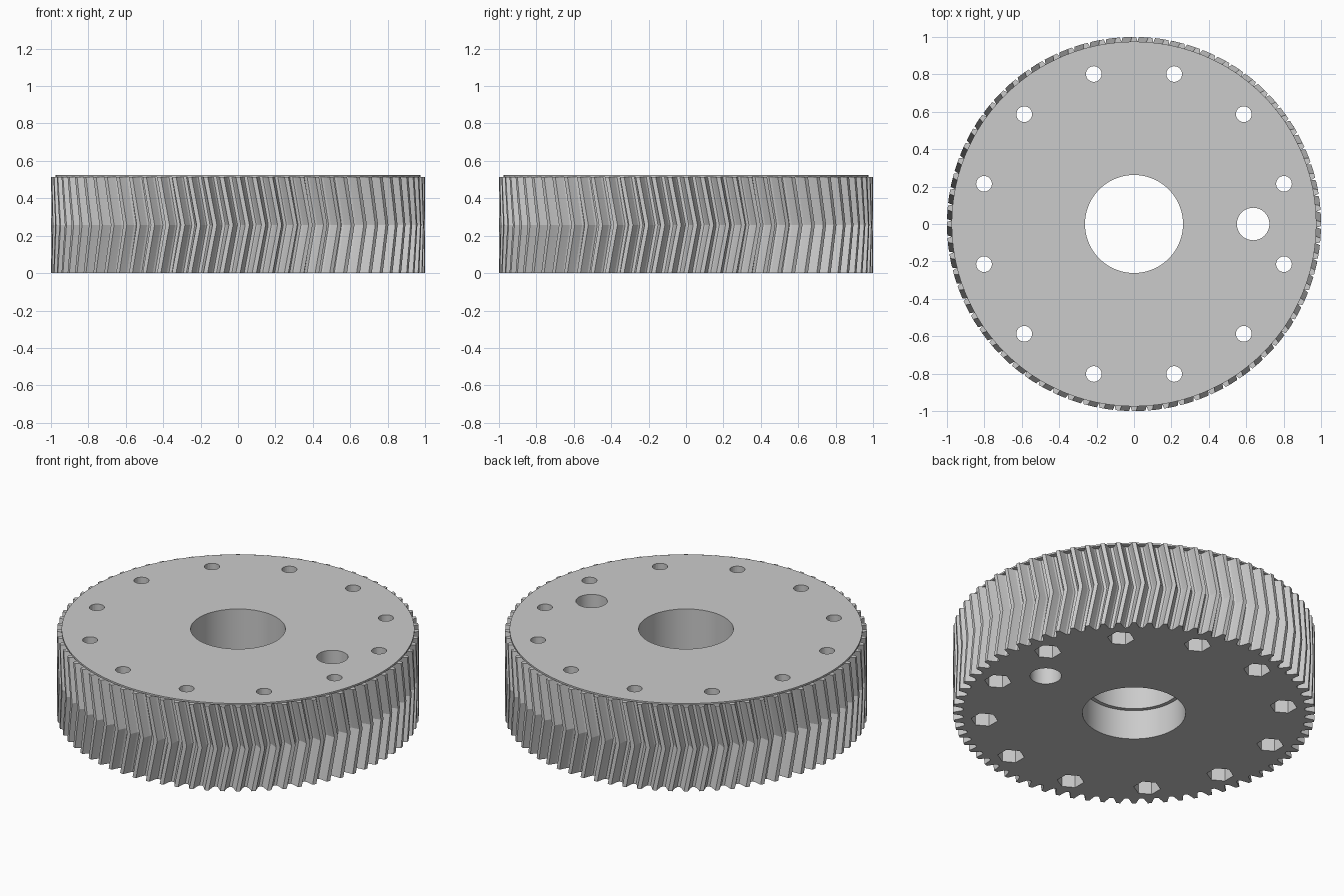
import bpy, bmesh
from math import pi, tau, cos, sin, radians

if "Cube" in bpy.data.objects:
    bpy.data.objects.remove(bpy.data.objects["Cube"])

TEETH = 72
GEAR_TOP = 0.515
TOP = 0.525
TWIST = 0.05          # chevron offset at mid height, radians
BORE_R, BEARING_R = 0.262, 0.285
BOLT_CIRCLE = 0.83

grey = bpy.data.materials.new("plain grey")
grey.use_nodes = True
colour = (0.6, 0.6, 0.6, 1)
grey.diffuse_color = colour
grey.node_tree.nodes["Principled BSDF"].inputs["Base Color"].default_value = colour


def finish(name, bm):
    bmesh.ops.recalc_face_normals(bm, faces=bm.faces)
    mesh = bpy.data.meshes.new(name)
    bm.to_mesh(mesh)
    bm.free()
    obj = bpy.data.objects.new(name, mesh)
    bpy.context.collection.objects.link(obj)
    mesh.materials.append(grey)
    return obj


def loft(bm, rings):
    """Skin a stack of equal rings and cap both ends."""
    rings = [[bm.verts.new(p) for p in ring] for ring in rings]
    n = len(rings[0])
    for low, high in zip(rings, rings[1:]):
        for i in range(n):
            j = (i + 1) % n
            bm.faces.new((low[i], low[j], high[j], high[i]))
    bm.faces.new(rings[0][::-1])
    bm.faces.new(rings[-1])


def prism(bm, x, y, r, z0, z1, sides, turn=0.0):
    def ring(z):
        angles = [turn + tau * i / sides for i in range(sides)]
        return [(x + r * cos(a), y + r * sin(a), z) for a in angles]
    loft(bm, [ring(z0), ring(z1)])


def gear_ring(z, turn):
    # half of one tooth: radius and angle as a share of the pitch
    half = [(0.945, 0.40), (0.955, 0.31), (0.975, 0.22), (1.0, 0.13)]
    tooth = [(r, -s) for r, s in half] + [(r, s) for r, s in reversed(half)]
    pts = []
    for k in range(TEETH):
        for r, s in tooth:
            a = tau * (k + s) / TEETH + turn
            pts.append((r * cos(a), r * sin(a), z))
    return pts


# Herringbone gear body
bm = bmesh.new()
levels = [0, 0.25, 0.5, 0.75, 1]
loft(bm, [gear_ring(GEAR_TOP * t, TWIST * (1 - abs(2 * t - 1))) for t in levels])
gear = finish("herringbone_gear", bm)

# Thin round plate closing the top
bm = bmesh.new()
prism(bm, 0, 0, 0.975, GEAR_TOP, TOP, 144)
plate = finish("top_plate", bm)

# Cutters: through holes, then nut pockets and bearing seat below
holes, pockets = bmesh.new(), bmesh.new()
prism(holes, 0, 0, BORE_R, -0.2, 0.8, 72)
prism(holes, 0.637, 0, 0.087, -0.2, 0.8, 40)
prism(pockets, 0, 0, BEARING_R, -0.2, 0.18, 72)
for k in range(12):
    a = radians(15 + 30 * k)
    x, y = BOLT_CIRCLE * cos(a), BOLT_CIRCLE * sin(a)
    prism(holes, x, y, 0.042, -0.2, 0.8, 28)
    prism(pockets, x, y, 0.075, -0.2, 0.17, 6, pi / 6)
hole_cutter = finish("hole_cutter", holes)
pocket_cutter = finish("pocket_cutter", pockets)

for obj, cutters in ((gear, (hole_cutter, pocket_cutter)), (plate, (hole_cutter,))):
    bpy.ops.object.select_all(action="DESELECT")
    obj.select_set(True)
    bpy.context.view_layer.objects.active = obj
    for cutter in cutters:
        mod = obj.modifiers.new(cutter.name, "BOOLEAN")
        mod.operation = "DIFFERENCE"
        mod.solver = "EXACT"
        mod.object = cutter
        bpy.ops.object.modifier_apply(modifier=mod.name)
    bpy.ops.object.shade_smooth_by_angle(angle=radians(12))

for cutter in (hole_cutter, pocket_cutter):
    bpy.data.objects.remove(cutter)
